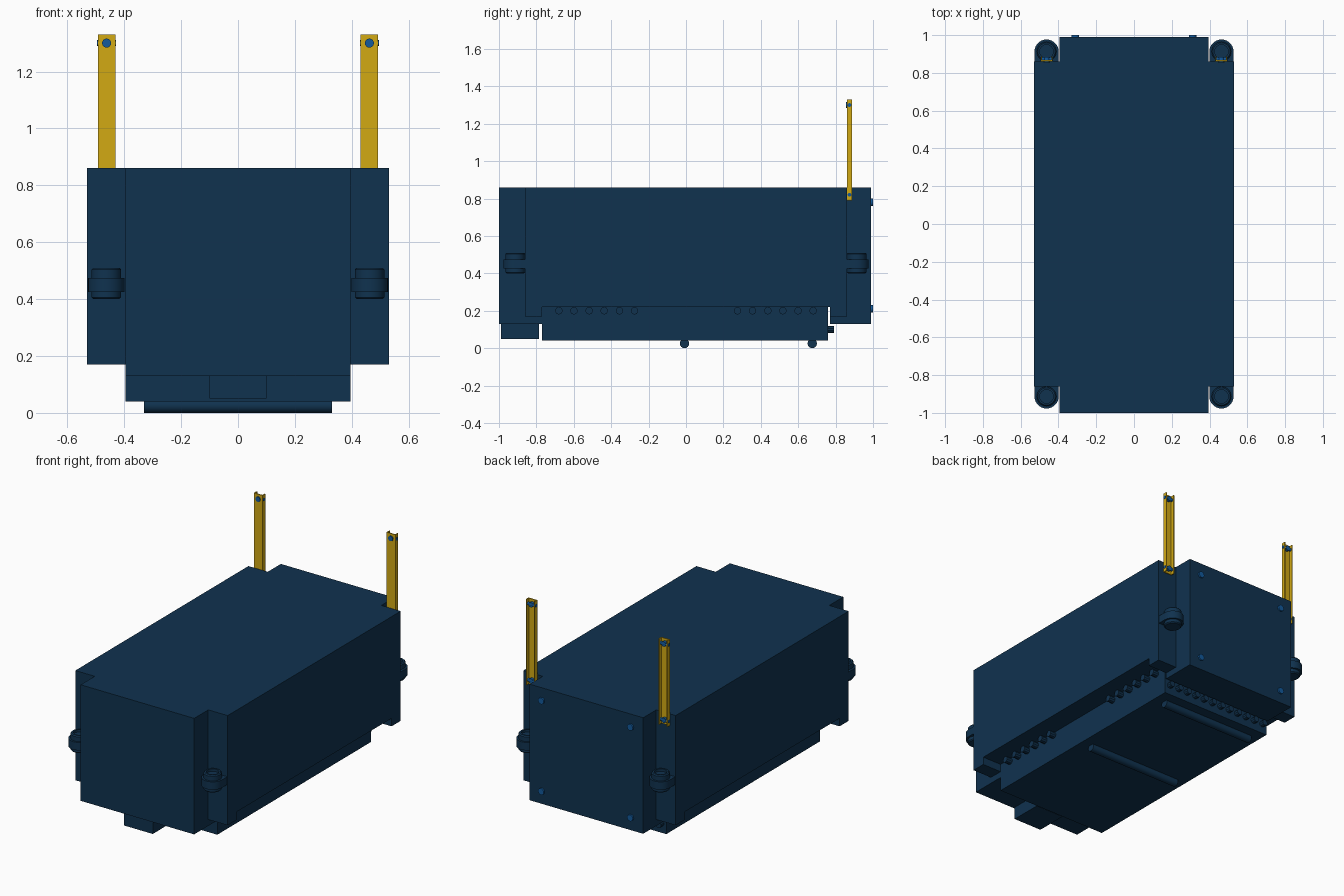
import bpy, bmesh, math
from mathutils import Matrix, Vector

if "Cube" in bpy.data.objects:
    bpy.data.objects.remove(bpy.data.objects["Cube"])


def make_material(name, rgb):
    mat = bpy.data.materials.new(name)
    mat.use_nodes = True
    mat.diffuse_color = (*rgb, 1)
    mat.node_tree.nodes["Principled BSDF"].inputs["Base Color"].default_value = (*rgb, 1)
    return mat


NAVY = make_material("navy_paint", (0.005, 0.032, 0.078))
YELLOW = make_material("yellow_paint", (0.65, 0.4, 0.007))
BLUE = make_material("blue_bolt", (0.006, 0.1, 0.33))


def finish(name, bm, mat, smooth=False):
    bmesh.ops.recalc_face_normals(bm, faces=bm.faces[:])
    mesh = bpy.data.meshes.new(name)
    bm.to_mesh(mesh)
    bm.free()
    mesh.materials.append(mat)
    obj = bpy.data.objects.new(name, mesh)
    bpy.context.collection.objects.link(obj)
    if smooth:
        bpy.ops.object.select_all(action="DESELECT")
        obj.select_set(True)
        bpy.context.view_layer.objects.active = obj
        bpy.ops.object.shade_smooth_by_angle(angle=math.radians(35))
    return obj


def prism(name, outline, z0, z1, mat, smooth=False):
    """Extrude a plan outline between two heights."""
    bm = bmesh.new()
    face = bm.faces.new([bm.verts.new((x, y, z0)) for x, y in outline])
    grown = bmesh.ops.extrude_face_region(bm, geom=[face])["geom"]
    verts = [v for v in grown if isinstance(v, bmesh.types.BMVert)]
    bmesh.ops.translate(bm, verts=verts, vec=(0, 0, z1 - z0))
    return finish(name, bm, mat, smooth)


def box(name, x0, x1, y0, y1, z0, z1, mat):
    return prism(name, [(x0, y0), (x1, y0), (x1, y1), (x0, y1)], z0, z1, mat)


def rod(name, start, end, radius, mat, sides=16):
    a, b = Vector(start), Vector(end)
    spin = (b - a).to_track_quat("Z", "Y").to_matrix().to_4x4()
    bm = bmesh.new()
    bmesh.ops.create_cone(bm, cap_ends=True, segments=sides, radius1=radius,
                          radius2=radius, depth=(b - a).length,
                          matrix=Matrix.Translation((a + b) / 2) @ spin)
    return finish(name, bm, mat, True)


# Main housing with four notched corners
W, N, F, B, IN = 0.53, 0.395, -1.0, 0.99, 0.86
half = [(N, F), (N, -IN), (W, -IN), (W, IN), (N, IN), (N, B)]
plan = half + [(-x, y) for x, y in reversed(half)]
prism("housing", plan, 0.22, 0.86, NAVY)

# Lower skirts at the ends and below the corner columns
for label, y0, y1, inner, outer in (("front", F, -0.77, -IN, -0.77),
                                    ("back", 0.77, B, 0.77, IN)):
    box(label + "_skirt", -N, N, y0, y1, 0.13, 0.22, NAVY)
    for side, s in (("left", 1), ("right", -1)):
        xs = sorted((s * N, s * W))
        box(f"{label}_{side}_corner_skirt", *xs, inner, outer, 0.17, 0.22, NAVY)

# Underside pan, front spout and support bars
box("bottom_pan", -N, N, -0.77, 0.76, 0.04, 0.22, NAVY)
box("front_spout", -0.1, 0.1, -0.99, -0.785, 0.05, 0.13, NAVY)
for label, y in (("middle", -0.008), ("back", 0.675)):
    rod(label + "_support_bar", (-0.33, y, 0.025), (0.33, y, 0.025), 0.025, NAVY)

# Pan rivets along the sides and the back
for side, s in (("left", 1), ("right", -1)):
    for end in (1, -1):
        for i in range(6):
            y = end * (0.275 + i * 0.081)
            rod(side + "_rivet", (s * 0.39, y, 0.2), (s * 0.435, y, 0.2), 0.02, NAVY, 10)
for i in range(12):
    x = -0.36 + i * 0.72 / 11
    rod("back_rivet", (x, 0.75, 0.1), (x, 0.79, 0.1), 0.019, NAVY, 10)


# Corner sockets: U-shaped collar around a hollow tube
def corner_socket(sx, sy):
    cx, cy, r = sx * 0.463, sy * 0.913, 0.064
    arc = [math.pi * i / 14 for i in range(15)]
    outline = [(cx + r * math.cos(a), cy + sy * r * math.sin(a)) for a in arc]
    outline += [(cx - r, sy * 0.855), (cx + r, sy * 0.855)]
    prism("socket_collar", outline, 0.425, 0.475, NAVY, True)
    bm = bmesh.new()
    profile = [(0, 0.4), (0.046, 0.4), (0.052, 0.406), (0.052, 0.504),
               (0.046, 0.51), (0.036, 0.51), (0.036, 0.495), (0, 0.495)]
    verts = [bm.verts.new((q, 0, z)) for q, z in profile]
    edges = [bm.edges.new(pair) for pair in zip(verts, verts[1:])]
    bmesh.ops.spin(bm, geom=verts + edges, cent=(0, 0, 0), axis=(0, 0, 1),
                   angle=math.tau, steps=24)
    bmesh.ops.remove_doubles(bm, verts=bm.verts[:], dist=0.0001)
    bmesh.ops.translate(bm, verts=bm.verts[:], vec=(cx, cy, 0))
    finish("socket_tube", bm, NAVY, True)


for sx in (1, -1):
    for sy in (1, -1):
        corner_socket(sx, sy)

# Upright channel posts with bolts
for side, s in (("left", 1), ("right", -1)):
    c, h, t, y0, y1 = s * 0.462, 0.031, 0.006, 0.861, 0.888
    channel = [(c - h, y0), (c + h, y0), (c + h, y1), (c + h - t, y1),
               (c + h - t, y0 + t), (c - h + t, y0 + t), (c - h + t, y1), (c - h, y1)]
    prism(side + "_post", channel, 0.79, 1.33, YELLOW)
    for z in (0.82, 1.3):
        rod(side + "_post_bolt", (c, y0 - 0.006, z), (c, y1 - 0.005, z), 0.016, BLUE)
        rod(side + "_cross_bolt", (c - h - 0.002, 0.874, z),
            (c + h + 0.002, 0.874, z), 0.01, BLUE)

# Bolts on the back wall
for x in (-0.31, 0.31):
    for z in (0.21, 0.78):
        rod("back_wall_bolt", (x, 0.98, z), (x, 1.0, z), 0.02, BLUE)
